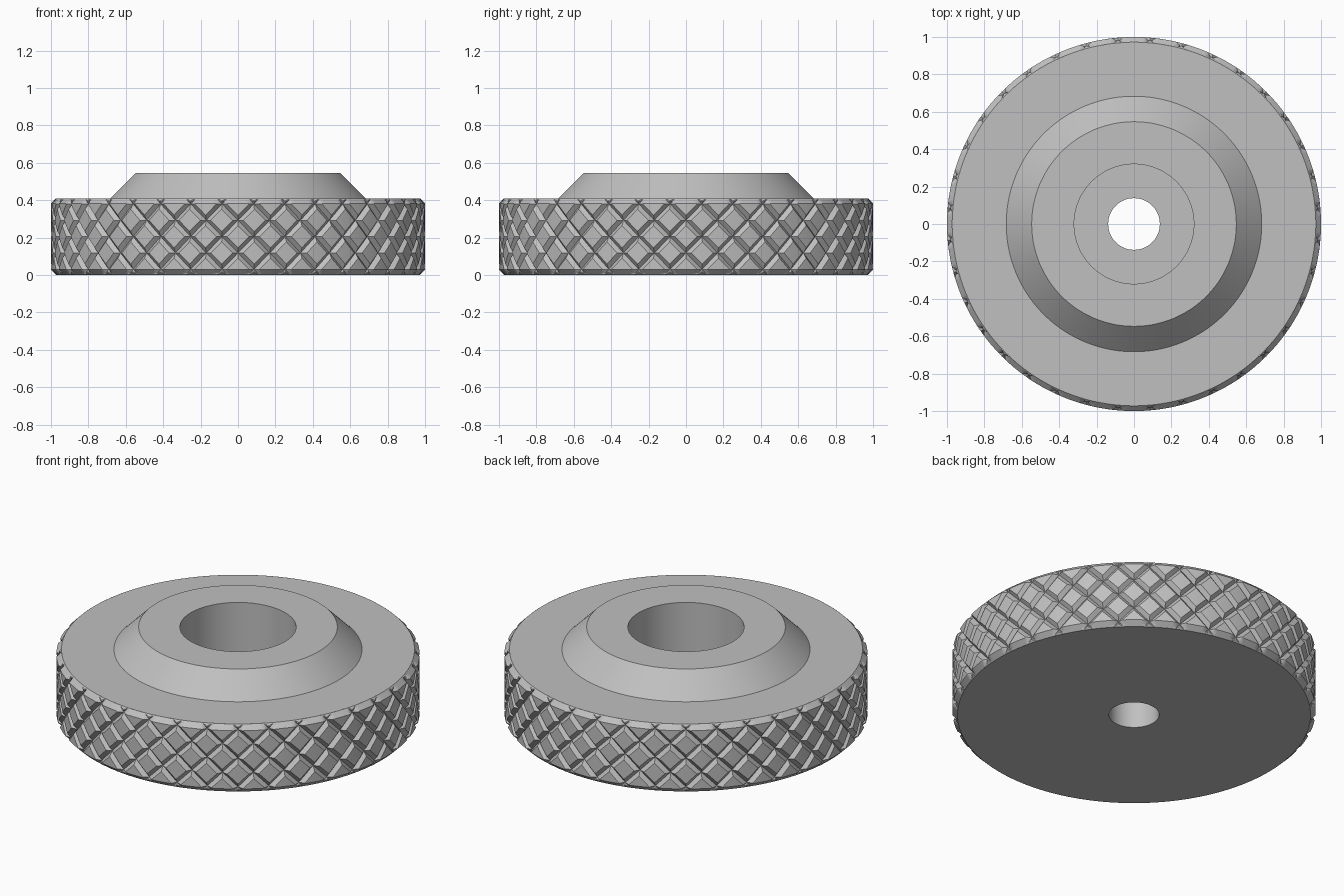
import bpy, bmesh, math
from mathutils import Vector

cube = bpy.data.objects.get("Cube")
if cube:
    bpy.data.objects.remove(cube, do_unlink=True)

HEIGHT, RADIUS, CHAMFER = 0.41, 1.0, 0.028
MID = HEIGHT / 2
COUNT = 36                       # grooves in each direction
PITCH = 2 * math.pi / COUNT
HALF_WIDTH, DEPTH = 0.028, 0.023  # groove half width along the rim, depth

steel = bpy.data.materials.new("grey steel")
steel.use_nodes = True
colour = (0.53, 0.53, 0.53, 1)
steel.diffuse_color = colour
steel.node_tree.nodes["Principled BSDF"].inputs["Base Color"].default_value = colour


def finish(bm, name):
    bmesh.ops.recalc_face_normals(bm, faces=bm.faces)
    mesh = bpy.data.meshes.new(name)
    bm.to_mesh(mesh)
    bm.free()
    mesh.materials.append(steel)
    obj = bpy.data.objects.new(name, mesh)
    bpy.context.collection.objects.link(obj)
    bpy.ops.object.select_all(action='DESELECT')
    obj.select_set(True)
    bpy.context.view_layer.objects.active = obj
    bpy.ops.object.shade_smooth_by_angle(angle=math.radians(25))
    return obj


def lathe(name, profile, steps):
    bm = bmesh.new()
    verts = [bm.verts.new((r, 0, z)) for r, z in profile]
    edges = [bm.edges.new(pair) for pair in zip(verts, verts[1:])]
    bmesh.ops.spin(bm, geom=verts + edges, cent=(0, 0, 0), axis=(0, 0, 1),
                   angle=2 * math.pi, steps=steps, use_merge=True)
    bmesh.ops.remove_doubles(bm, verts=bm.verts, dist=1e-5)
    return finish(bm, name)


def cut(bm, point, normal):
    bmesh.ops.bisect_plane(bm, geom=bm.verts[:] + bm.edges[:] + bm.faces[:], dist=1e-6,
                           plane_co=Vector(point), plane_no=Vector(normal).normalized())


def groove(angle, z):
    """Depth of the crossed V grooves at a point of the rim."""
    depth = 0
    for slant in (1, -1):
        offset = abs((angle + slant * (z - MID)) % PITCH - PITCH / 2)
        depth = max(depth, DEPTH * (1 - offset / HALF_WIDTH))
    return depth


# One pitch of the rim, unrolled flat and scored along every crease
bm = bmesh.new()
bm.faces.new([bm.verts.new(p) for p in
              ((0, 0, 0), (PITCH, 0, 0), (PITCH, HEIGHT, 0), (0, HEIGHT, 0))])
for slant in (1, -1):
    for n in range(-4, 5):
        for side in (-1, 0, 1):
            cut(bm, (PITCH * (n + 0.5) + side * HALF_WIDTH, MID, 0), (1, slant, 0))
for i in range(1, 8):
    cut(bm, (PITCH * i / 8, 0, 0), (1, 0, 0))
for n in range(-2, 3):
    cut(bm, (0, MID + n * PITCH / 2, 0), (0, 1, 0))
for i in range(1, 7):
    z = CHAMFER * i / 6
    cut(bm, (0, z, 0), (0, 1, 0))
    cut(bm, (0, HEIGHT - z, 0), (0, 1, 0))
bmesh.ops.triangulate(bm, faces=bm.faces[:])

# Repeat the strip around the rim and wrap it onto the chamfered cylinder
strip = bm.verts[:] + bm.edges[:] + bm.faces[:]
for i in range(1, COUNT):
    copy = bmesh.ops.duplicate(bm, geom=strip)["geom"]
    moved = [v for v in copy if isinstance(v, bmesh.types.BMVert)]
    bmesh.ops.translate(bm, verts=moved, vec=(PITCH * i, 0, 0))
for v in bm.verts:
    angle, z = v.co.x, v.co.y
    bevel = max(0, CHAMFER - min(z, HEIGHT - z))
    r = RADIUS - max(bevel, groove(angle, z))
    v.co = (r * math.cos(angle), r * math.sin(angle), z)
bmesh.ops.remove_doubles(bm, verts=bm.verts, dist=1e-5)
finish(bm, "knurled_rim")

# Flat faces, conical boss, counterbore and through hole
EDGE = RADIUS - CHAMFER
lathe("wheel_body", [
    (EDGE, HEIGHT), (0.683, HEIGHT), (0.547, 0.546), (0.32, 0.546),
    (0.32, 0.2), (0.138, 0.2), (0.138, 0), (EDGE, 0)], 144)
